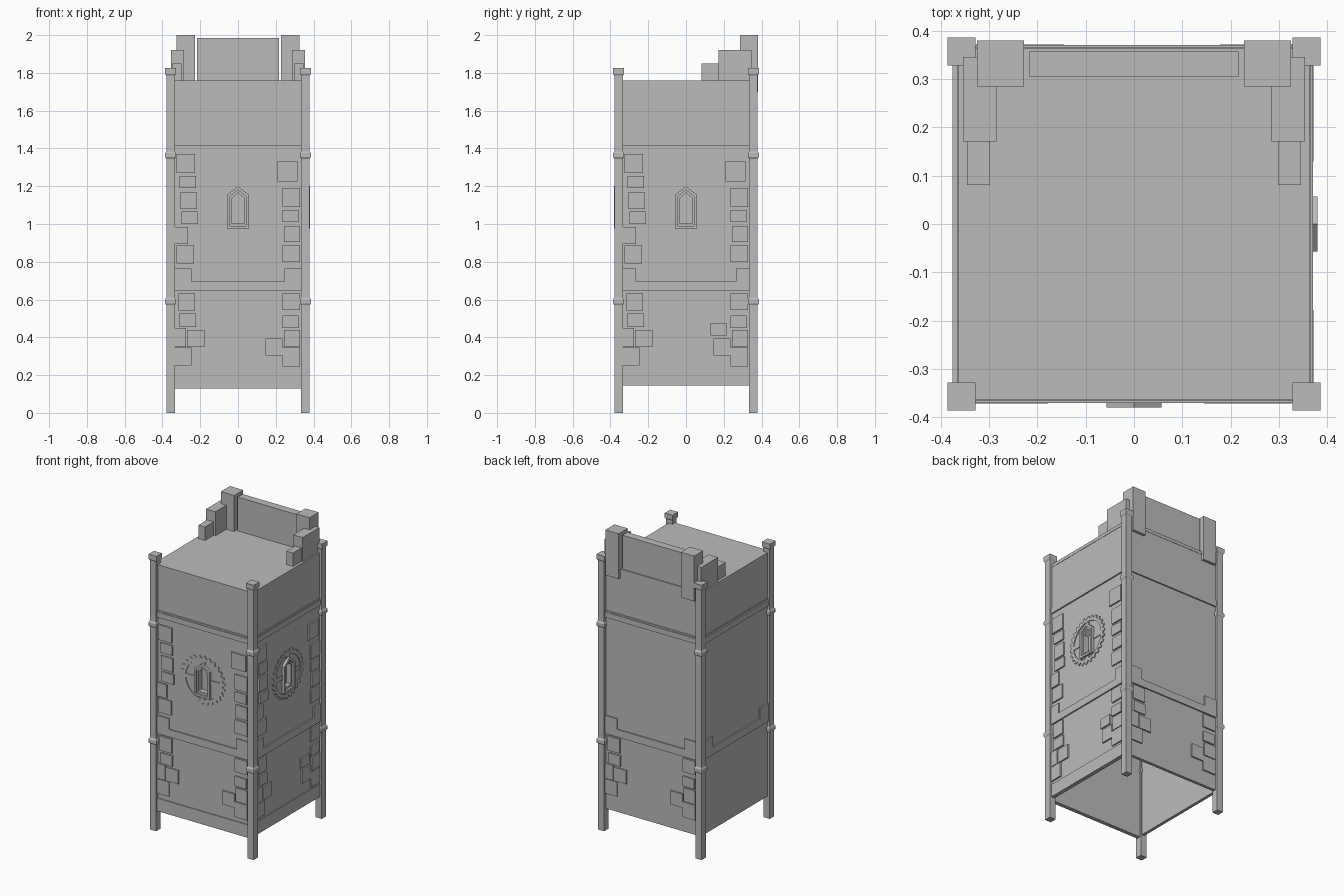
import bpy, bmesh, math
from mathutils import Matrix

if "Cube" in bpy.data.objects:
    bpy.data.objects.remove(bpy.data.objects["Cube"])

stone = bpy.data.materials.new("grey_stone")
stone.use_nodes = True
stone.diffuse_color = (0.5, 0.5, 0.5, 1)
stone.node_tree.nodes["Principled BSDF"].inputs["Base Color"].default_value = (0.5, 0.5, 0.5, 1)


def finish(bm, name, turn=0):
    """Turn the part by quarter turns about z and make it an object."""
    bm.transform(Matrix.Rotation(turn * math.pi / 2, 4, "Z"))
    bmesh.ops.recalc_face_normals(bm, faces=bm.faces)
    mesh = bpy.data.meshes.new(name)
    bm.to_mesh(mesh)
    bm.free()
    mesh.materials.append(stone)
    bpy.context.collection.objects.link(bpy.data.objects.new(name, mesh))


def add_box(bm, x, y, z):
    """Box from (low, high) pairs."""
    verts = bmesh.ops.create_cube(bm, size=1)["verts"]
    for v in verts:
        v.co = [r[0] if c < 0 else r[1] for c, r in zip(v.co, (x, y, z))]


def plate(bm, x0, x1, z0, z1, out, back=0.345):
    """Box on the front wall, reaching out to a given distance."""
    add_box(bm, (x0, x1), (-out, -back), (z0, z1))


def frame(bm, outer, inner, out, back):
    """Extruded ring between two (x, z) loops of equal length."""
    rings = [[bm.verts.new((x, -d, z)) for x, z in loop]
             for loop, d in ((outer, out), (inner, out), (inner, back), (outer, back))]
    n = len(outer)
    for k in range(4):
        a, b = rings[k], rings[(k + 1) % 4]
        for i in range(n):
            j = (i + 1) % n
            bm.faces.new((a[i], a[j], b[j], b[i]))


def arch(w, low, shoulder, peak):
    return [(-w, low), (w, low), (w, shoulder), (0, peak), (-w, shoulder)]


# Corner posts with two collars and a cap
H, R = 0.0225, 0.029
sections = [(0, H)]
for z in (0.59, 1.365):
    sections += [(z - 0.02, H), (z - 0.01, R), (z + 0.01, R), (z + 0.02, H)]
sections += [(1.785, H), (1.795, R), (1.825, R)]
for name, sx, sy in (("front_left", 1, -1), ("front_right", -1, -1),
                     ("back_left", 1, 1), ("back_right", -1, 1)):
    bm = bmesh.new()
    loops = [[bm.verts.new((sx * 0.357 + a * h, sy * 0.357 + b * h, z))
              for a, b in ((-1, -1), (1, -1), (1, 1), (-1, 1))] for z, h in sections]
    for lo, hi in zip(loops, loops[1:]):
        for i in range(4):
            bm.faces.new((lo[i], lo[i - 1], hi[i - 1], hi[i]))
    bm.faces.new(loops[0])
    bm.faces.new(loops[-1])
    finish(bm, name + "_post")

# Raised stones: x0, x1, z0, z1
UPPER = [(-.325, -.227, 1.27, 1.37), (-.31, -.222, 1.19, 1.255), (-.305, -.218, 1.08, 1.17),
         (-.30, -.212, 1.0, 1.065), (-.333, -.265, .895, .985), (-.325, -.232, .79, .885),
         (.21, .315, 1.225, 1.33), (.235, .327, 1.09, 1.19), (.235, .32, 1.01, 1.075),
         (.243, .327, .905, .99), (.235, .327, .80, .89)]
LOWER = [(-.315, -.227, .54, .635), (-.31, -.222, .455, .525), (-.333, -.275, .35, .45),
         (-.27, -.178, .35, .44), (-.333, -.247, .25, .345), (.235, .327, .545, .635),
         (.235, .32, .45, .515), (.243, .327, .35, .44), (.235, .327, .245, .345),
         (.145, .235, .305, .395)]
EXTRA = [(.13, .215, .41, .475)]

# Four sides; turn 0 is the front, 1 faces +x, 2 the back, 3 faces -x
WALL = 0.362
for turn, side in enumerate(("front", "left", "back", "right")):
    base = 0.13 if turn == 0 else 0.145
    window = turn < 2

    # Thin wall, open at the window
    bm = bmesh.new()
    if window:
        rim = [(-WALL, base), (WALL, base), (WALL, 1.76), (0, 1.76), (-WALL, 1.76)]
        frame(bm, rim, arch(0.045, 0.985, 1.145, 1.185), WALL, WALL - 0.02)
    else:
        plate(bm, -WALL, WALL, base, 1.76, WALL, WALL - 0.02)
    finish(bm, side + "_wall", turn)

    # Cornice band, and middle trim with raised ends
    bm = bmesh.new()
    edge = 0.376 if turn == 3 else 0.371
    plate(bm, -0.345, 0.345, 1.415, 1.45, edge)
    plate(bm, -0.345, 0.345, 1.45, 1.46, 0.367)
    finish(bm, side + "_cornice", turn)
    bm = bmesh.new()
    inner = 0.265 if turn == 1 else 0.247
    plate(bm, -0.345, 0.345, 0.645, 0.695, 0.371)
    for x0, x1 in ((-0.345, -inner), (inner, 0.345)):
        plate(bm, x0, x1, 0.695, 0.765, 0.371)
    finish(bm, side + "_trim", turn)

    # Stones
    stones = (LOWER if turn < 3 else []) + (UPPER if window else []) + (EXTRA if turn == 1 else [])
    if stones:
        bm = bmesh.new()
        for s in stones:
            plate(bm, *s, 0.372)
        finish(bm, side + "_stones", turn)

    if not window:
        continue

    # Skirt along the bottom
    bm = bmesh.new()
    plate(bm, -0.345, 0.345, base, base + 0.085, 0.368)
    finish(bm, side + "_skirt", turn)

    # Toothed wheel with crossbars
    bm = bmesh.new()
    teeth, mid = 26, 1.085
    outer, hole = [], []
    for i in range(teeth * 4):
        a = 2 * math.pi * (i + 0.5) / (teeth * 4)
        r = 0.162 if i % 4 < 2 else 0.146
        outer.append((r * math.cos(a), mid + r * math.sin(a)))
        hole.append((0.127 * math.cos(a), mid + 0.127 * math.sin(a)))
    frame(bm, outer, hole, 0.368, 0.355)
    for sx in (-1, 1):
        x0, x1 = sorted((sx * 0.05, sx * 0.13))
        plate(bm, x0, x1, 1.07, 1.098, 0.367)
    plate(bm, -0.014, 0.014, 1.18, 1.215, 0.367)
    plate(bm, -0.014, 0.014, 0.955, 0.985, 0.367)
    finish(bm, side + "_wheel", turn)

    # Pointed window: outer frame, stepped inner frame, pane
    bm = bmesh.new()
    frame(bm, arch(0.057, 0.975, 1.155, 1.2), arch(0.043, 0.99, 1.145, 1.18), 0.38, 0.335)
    frame(bm, arch(0.043, 0.99, 1.145, 1.18), arch(0.034, 1.005, 1.135, 1.165), 0.366, 0.325)
    finish(bm, side + "_window_frame", turn)
    bm = bmesh.new()
    pane = [bm.verts.new((x, -0.33, z)) for x, z in arch(0.044, 0.985, 1.145, 1.182)]
    top = bmesh.ops.extrude_face_region(bm, geom=[bm.faces.new(pane)])["geom"]
    bmesh.ops.translate(bm, vec=(0, 0.008, 0),
                        verts=[g for g in top if isinstance(g, bmesh.types.BMVert)])
    finish(bm, side + "_window_pane", turn)

# Roof deck
bm = bmesh.new()
add_box(bm, (-0.364, 0.364), (-0.364, 0.364), (1.74, 1.761))
finish(bm, "roof_deck")

# Back parapet and stepped blocks
bm = bmesh.new()
add_box(bm, (-0.217, 0.217), (0.305, 0.357), (1.75, 1.985))
finish(bm, "parapet_panel")
for sx, side in ((1, "left"), (-1, "right")):
    for name, x, y, z in (("tall", (0.228, 0.325), (0.285, 0.38), (1.70, 2.0)),
                          ("middle", (0.285, 0.354), (0.171, 0.346), (1.75, 1.92)),
                          ("low", (0.298, 0.346), (0.081, 0.18), (1.75, 1.85))):
        bm = bmesh.new()
        add_box(bm, sorted((sx * x[0], sx * x[1])), y, z)
        finish(bm, f"{side}_{name}_block")
